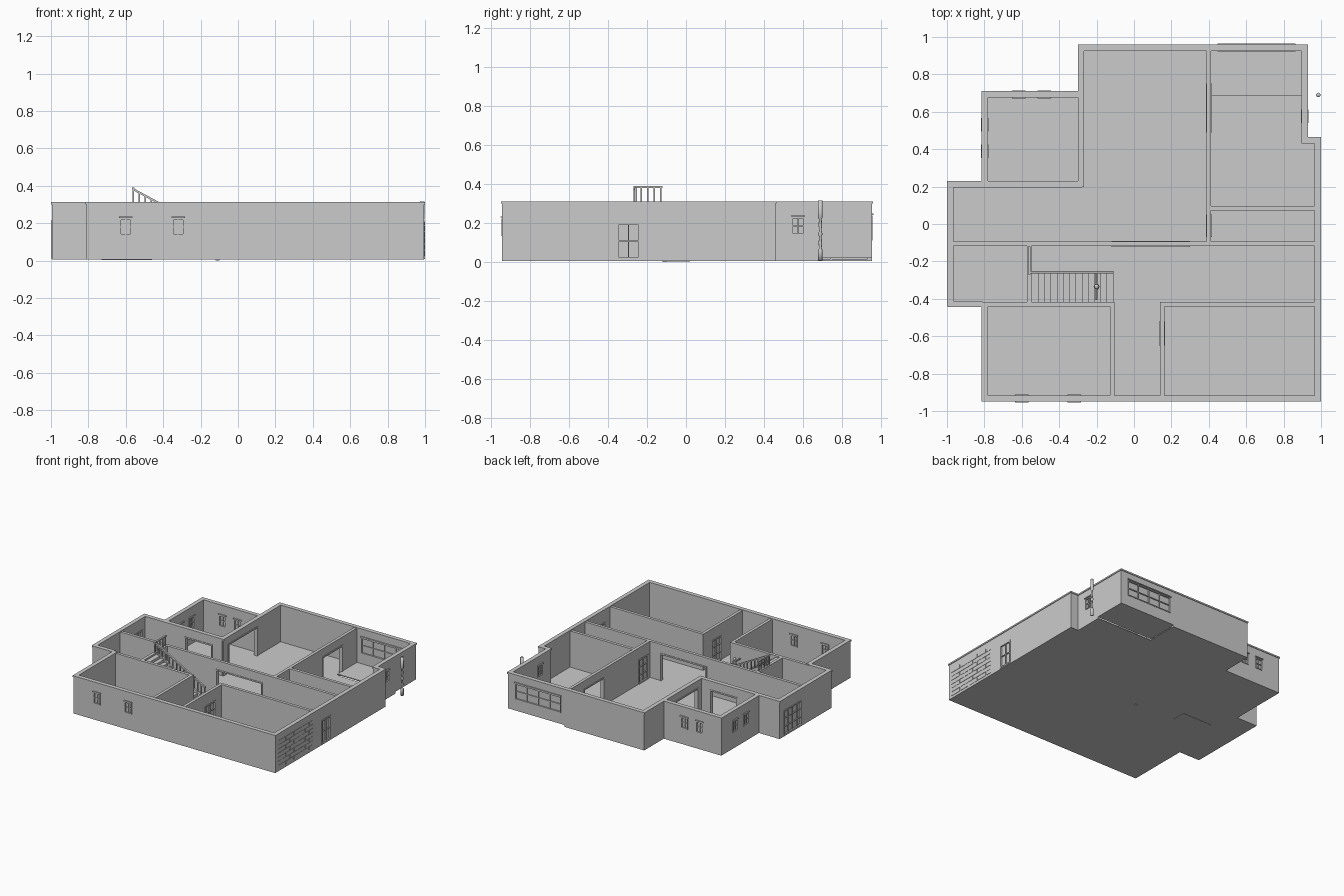
import bpy, bmesh, math
from mathutils import Vector, Matrix

if "Cube" in bpy.data.objects:
    bpy.data.objects.remove(bpy.data.objects["Cube"])

TOP, FLOOR, T = 0.305, 0.012, 0.012   # wall top, floor level, half wall thickness


def finish(name, bm, smooth=False):
    me = bpy.data.meshes.new(name)
    bmesh.ops.recalc_face_normals(bm, faces=bm.faces)
    for f in bm.faces:
        f.smooth = smooth
    bm.to_mesh(me)
    bm.free()
    ob = bpy.data.objects.new(name, me)
    bpy.context.collection.objects.link(ob)
    return ob


def boxes(name, items):
    """One object from boxes given as (x0, x1, y0, y1, z0, z1)."""
    bm = bmesh.new()
    for x0, x1, y0, y1, z0, z1 in items:
        m = Matrix.Translation(((x0 + x1) / 2, (y0 + y1) / 2, (z0 + z1) / 2))
        m = m @ Matrix.Diagonal((x1 - x0, y1 - y0, z1 - z0, 1))
        bmesh.ops.create_cube(bm, size=1, matrix=m)
    return finish(name, bm)


def prism(name, pts, direction):
    bm = bmesh.new()
    f = bm.faces.new([bm.verts.new(p) for p in pts])
    r = bmesh.ops.extrude_face_region(bm, geom=[f])
    vs = [v for v in r["geom"] if isinstance(v, bmesh.types.BMVert)]
    bmesh.ops.translate(bm, verts=vs, vec=direction)
    return finish(name, bm)


def lathe(name, profile, loc, n=12):
    bm = bmesh.new()
    vs = [bm.verts.new((r, 0, z)) for r, z in profile]
    es = [bm.edges.new(p) for p in zip(vs, vs[1:])]
    bmesh.ops.spin(bm, geom=vs + es, cent=(0, 0, 0), axis=(0, 0, 1),
                   angle=2 * math.pi, steps=n, use_merge=True)
    bmesh.ops.remove_doubles(bm, verts=bm.verts, dist=1e-5)
    bmesh.ops.translate(bm, verts=bm.verts, vec=loc)
    return finish(name, bm, True)


def rod(bm, a, b, r, n=8):
    a, b = Vector(a), Vector(b)
    m = Matrix.Translation((a + b) / 2) @ (b - a).to_track_quat('Z', 'Y').to_matrix().to_4x4()
    bmesh.ops.create_cone(bm, cap_ends=True, segments=n, radius1=r, radius2=r,
                          depth=(b - a).length, matrix=m)


def along(axis, c, s0, s1, d, z0, z1):
    """Box running along a wall of given axis and centre line c, half depth d."""
    return (s0, s1, c - d, c + d, z0, z1) if axis == 'x' else (c - d, c + d, s0, s1, z0, z1)


def fitting(name, axis, c, kind, s0, s1, z0, z1, cols=1, rows=1):
    A = lambda *a: along(axis, c, *a)
    w = 0.007 if kind == 'win' else 0.011
    d = T + 0.004
    parts = [A(s0, s0 + w, d, z0, z1), A(s1 - w, s1, d, z0, z1), A(s0 + w, s1 - w, d, z1 - w, z1)]
    if kind != 'open':
        parts.append(A(s0, s1, 0.004, z0, z1))           # pane or door leaf
        parts.append(A(s0 + w, s1 - w, d, z0, z0 + w))
        b = 0.003
        for i in range(1, cols):
            s = s0 + (s1 - s0) * i / cols
            parts.append(A(s - b, s + b, T, z0, z1))
        for j in range(1, rows):
            z = z0 + (z1 - z0) * j / rows
            parts.append(A(s0, s1, T, z - b, z + b))
    if kind == 'win':
        parts.append(A(s0 - 0.004, s1 + 0.004, T + 0.009, z1 + 0.003, z1 + 0.010))
    boxes(name, parts)


def wall(name, axis, c, s0, s1, feats=(), z0=0.006, cap=False):
    A = lambda *a: along(axis, c, *a)
    parts, s = [], s0
    for i, f in enumerate(sorted(feats, key=lambda f: f[1])):
        a, b, lo, hi = f[1:5]
        parts.append(A(s, a, T, z0, TOP))
        parts.append(A(a, b, T, hi, TOP))
        if lo > z0 + 0.01:
            parts.append(A(a, b, T, z0, lo))
        fitting(f"{name}_{ {'win': 'window', 'door': 'door', 'open': 'casing'}[f[0]] }_{i}", axis, c, *f)
        s = b
    parts.append(A(s, s1, T, z0, TOP))
    boxes(name, parts)
    if cap:
        boxes(name + "_coping", [A(s0 - 0.005, s1 + 0.005, T + 0.005, TOP - 0.005, TOP + 0.007)])


def small(s, z0=0.135, z1=0.225):
    return ('win', s - 0.032, s + 0.032, z0, z1, 2, 2)


# ground slab and the raised bay floor
plan = [(-.81, -.945), (.995, -.945), (.995, .46), (.925, .46), (.925, .69), (.42, .69), (.42, .955),
        (-.295, .955), (-.295, .705), (-.81, .705), (-.81, .225), (-.995, .225), (-.995, -.435), (-.81, -.435)]
prism("floor_slab", [(x, y, 0.005) for x, y in plan], (0, 0, FLOOR - 0.005))
boxes("bay_floor", [(.41, .925, .685, .955, .02, .028)])
boxes("underside_hatch", [(-.73, -.46, -.10, .02, .003, .006)])
boxes("footing", [(-.12, -.10, -.12, -.10, 0, .006)])

# outside walls
wall("front_wall", 'x', -.933, -.81, .995, [small(-.6), small(-.32)], cap=True)
wall("right_wall", 'y', .983, -.945, .46, [('door', -.355, -.235, FLOOR, .205, 2, 2)], cap=True)
wall("right_return_wall", 'x', .448, .913, .995, cap=True)
wall("back_right_side_wall", 'y', .913, .436, .69, [small(.575, .14, .23)], cap=True)
wall("bay_side_wall", 'y', .913, .69, .955, z0=.02, cap=True)
wall("bay_back_wall", 'x', .943, .42, .925, [('win', .45, .86, .11, .24, 4, 2)], z0=.02, cap=True)
wall("back_wall", 'x', .943, -.295, .42, cap=True)
wall("main_left_wall", 'y', -.283, .203, .955, [('open', .26, .64, FLOOR, .25)], cap=True)
wall("left_room_back_wall", 'x', .693, -.81, -.295, [small(-.615), small(-.48)], cap=True)
wall("left_room_side_wall", 'y', -.798, .213, .705, [small(.53), small(.39)], cap=True)
wall("left_room_front_wall", 'x', .213, -.995, -.283, [('open', -.62, -.37, FLOOR, .24)], cap=True)
wall("left_wall", 'y', -.983, -.435, .225, [('door', -.06, .17, FLOOR, .215, 4, 3)], cap=True)
wall("left_return_wall", 'x', -.428, -.995, -.103, cap=False)
boxes("left_return_coping", [(-.995, -.81, -.445, -.411, TOP - .005, TOP + .007)])
wall("front_left_wall", 'y', -.798, -.945, -.428, cap=True)

# inside walls
wall("hall_wall", 'x', -.106, -.975, .975, [('open', -.12, .30, FLOOR, .235)])
wall("living_wall", 'y', .40, -.106, .94,
     [('open', .49, .75, FLOOR, .24), ('door', -.07, .05, FLOOR, .21, 2, 3)])
wall("pantry_wall", 'x', .083, .40, .975)
wall("store_wall", 'y', -.56, -.428, -.106)
wall("front_room_wall", 'y', -.115, -.94, -.42)
wall("garage_side_wall", 'y', .15, -.94, -.416, [('door', -.65, -.52, FLOOR, .21, 2, 3)])
wall("garage_back_wall", 'x', -.428, .15, .975)

# garage door: staggered panels just proud of the wall
panels = []
for j in range(7):
    z = .025 + j * .033
    edges = [-.915] + [-.915 + .10 * (k + (.5 if j % 2 else 1)) for k in range(5)]
    edges = [e for e in edges if e < -.47] + [-.46]
    for a, b in zip(edges, edges[1:]):
        panels.append((.994, .9975, a + .003, b - .003, z, z + .029))
boxes("garage_door", panels)

# stairs climbing to the left
N, X0, X1, RISE = 12, -.11, -.51, .0215
run = (X1 - X0) / N
steps = [(X0 + run * (i + 1), X0 + run * i, -.418, -.262, FLOOR, FLOOR + RISE * (i + 1)) for i in range(N)]
steps.append((-.55, X1, -.418, -.262, FLOOR, FLOOR + RISE * (N + 1)))
boxes("stairs", steps)
prism("stair_side_wall", [(-.11, -.265, FLOOR), (-.11, -.265, .045), (-.52, -.265, .30),
                          (-.56, -.265, .30), (-.56, -.265, FLOOR)], (0, .014, 0))

# handrail and balusters
rail_z = lambda x: .39 - (x + .56) * .545
prism("sloping_handrail", [(-.565, -.265, .39), (-.11, -.265, rail_z(-.11)),
                           (-.11, -.265, rail_z(-.11) - .012), (-.565, -.265, .378)], (0, .014, 0))
boxes("landing_handrail", [(-.567, -.553, -.27, -.12, .38, .39)])
bal = []
for i in range(15):
    x = -.56 + i * .0318
    bal.append((x - .004, x + .004, -.262, -.254, max(.04, .30 - max(0, x + .52) * .62), rail_z(x) - .005))
for i in range(5):
    y = -.265 + i * .034
    bal.append((-.564, -.556, y - .004, y + .004, .30, .385))
boxes("balusters", bal)

# turned porch post
lathe("porch_post", [(0, .008), (.012, .008), (.012, .06), (.007, .07), (.009, .10), (.006, .13),
                     (.012, .145), (.006, .16), (.009, .19), (.007, .22), (.012, .23),
                     (.012, .315), (0, .315)], (.985, .69, 0))

# small standing figure with arms out on the stairs
fx, fy, fz = -.2, -.335, FLOOR + RISE * 3
bm = bmesh.new()
for s in (-1, 1):
    rod(bm, (fx, fy + s * .012, fz), (fx, fy + s * .009, fz + .075), .007)
    rod(bm, (fx, fy + s * .015, fz + .125), (fx, fy + s * .07, fz + .125), .006)
rod(bm, (fx, fy, fz + .07), (fx, fy, fz + .135), .016)
bmesh.ops.create_uvsphere(bm, u_segments=12, v_segments=8, radius=.013,
                          matrix=Matrix.Translation((fx, fy, fz + .15)))
finish("figure", bm)
